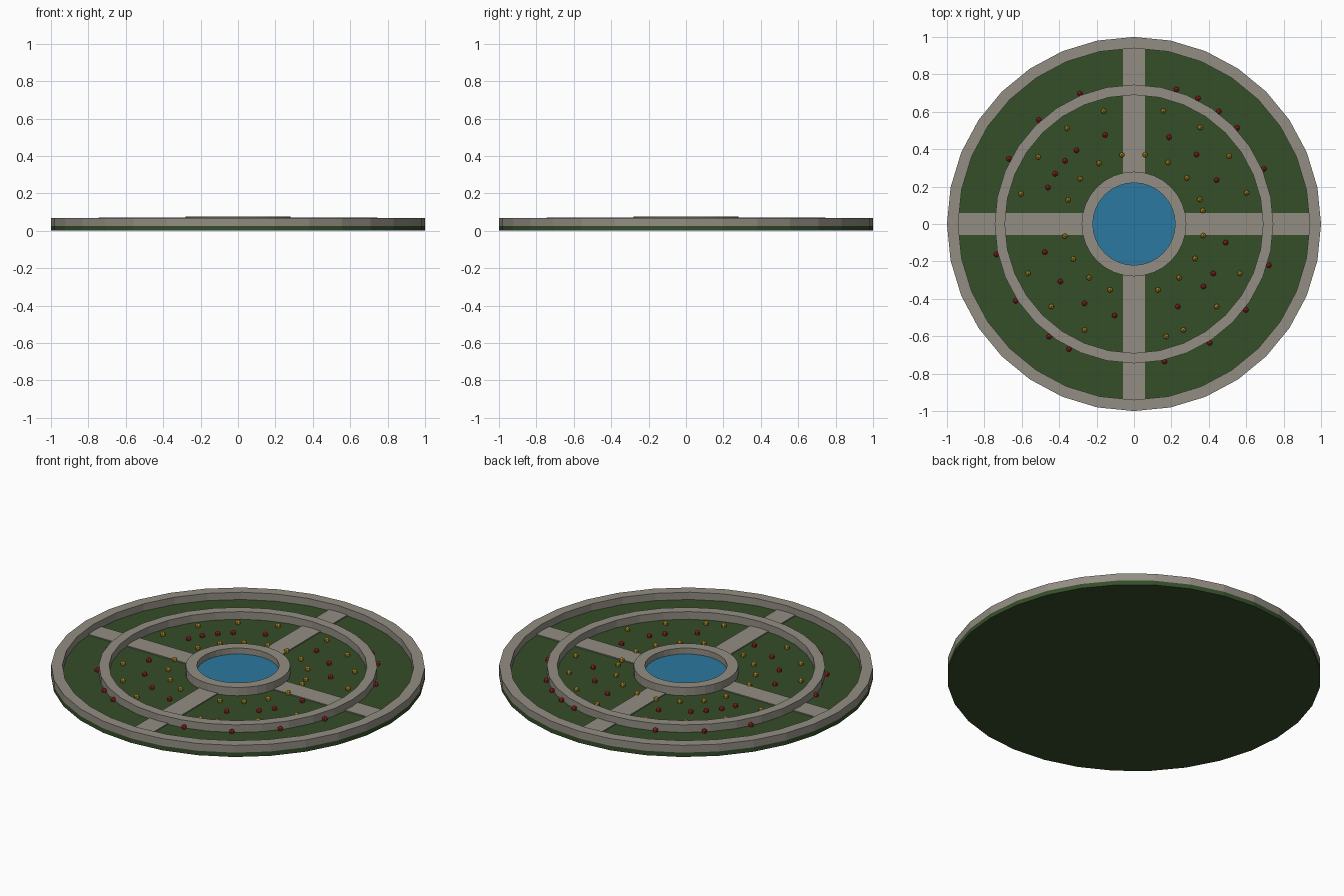
import bpy, bmesh
from math import sin, cos, pi, radians
from mathutils import Matrix

if "Cube" in bpy.data.objects:
    bpy.data.objects.remove(bpy.data.objects["Cube"])

SEG = 32
GRASS_Z = 0.026


def material(name, rgb):
    m = bpy.data.materials.new(name)
    m.diffuse_color = (*rgb, 1)
    m.use_nodes = True
    m.node_tree.nodes["Principled BSDF"].inputs["Base Color"].default_value = m.diffuse_color
    return m


def finish(name, bm, mat):
    bmesh.ops.recalc_face_normals(bm, faces=bm.faces)
    me = bpy.data.meshes.new(name)
    bm.to_mesh(me)
    bm.free()
    me.materials.append(mat)
    ob = bpy.data.objects.new(name, me)
    bpy.context.collection.objects.link(ob)
    return ob


def disc(name, r, z0, z1, mat):
    bm = bmesh.new()
    ring = [bm.verts.new((r * cos(2 * pi * i / SEG), r * sin(2 * pi * i / SEG), z0)) for i in range(SEG)]
    face = bm.faces.new(ring)
    ext = bmesh.ops.extrude_face_region(bm, geom=[face], use_keep_orig=True)
    for v in ext["geom"]:
        if isinstance(v, bmesh.types.BMVert):
            v.co.z = z1
    return finish(name, bm, mat)


def kerb(name, r0, r1, z0, z1, mat):
    bm = bmesh.new()
    loops = []
    for i in range(SEG):
        a = 2 * pi * i / SEG
        loops.append([bm.verts.new((r * cos(a), r * sin(a), z))
                      for r, z in ((r0, z0), (r1, z0), (r1, z1), (r0, z1))])
    for i in range(SEG):
        a, b = loops[i], loops[(i + 1) % SEG]
        for j in range(4):
            k = (j + 1) % 4
            bm.faces.new((a[j], b[j], b[k], a[k]))
    return finish(name, bm, mat)


def flowers(name, beds, mat):
    bm = bmesh.new()
    for r, angles in beds:
        for d in angles:
            a = radians(d)
            bmesh.ops.create_icosphere(bm, subdivisions=1, radius=0.016,
                                       matrix=Matrix.Translation((r * cos(a), r * sin(a), 0.036)))
    return finish(name, bm, mat)


grass = material("grass", (0.035, 0.075, 0.022))
stone = material("stone", (0.29, 0.27, 0.23))
water = material("water", (0.024, 0.19, 0.35))
red = material("red", (0.40, 0.02, 0.02))
yellow = material("yellow", (0.55, 0.32, 0.02))

# Lawn base
disc("lawn", 1.0, 0, GRASS_Z, grass)

# Concentric stone kerbs
kerb("outer_kerb", 0.94, 1.0, GRASS_Z, 0.069, stone)
kerb("middle_kerb", 0.69, 0.745, GRASS_Z, 0.071, stone)
kerb("pool_kerb", 0.22, 0.28, GRASS_Z, 0.075, stone)

# Pool water
disc("pool_water", 0.22, GRASS_Z, 0.04, water)

# Four straight paths between pool and outer kerb
for i in range(4):
    bm = bmesh.new()
    bmesh.ops.create_cube(bm, size=1, matrix=Matrix.Rotation(i * pi / 2, 4, 'Z')
                          @ Matrix.Translation((0.6, 0, 0.026))
                          @ Matrix.Diagonal((0.7, 0.12, 0.012, 1)))
    finish(f"path_{i + 1}", bm, stone)

# Flowers planted in rings, skipping the paths
flowers("yellow_flowers", [
    (0.375, (11, 20.5, 41, 61, 81, 100, 120, 140, 160, 190, 210, 230, 250, 290, 310, 330.5, 350.5)),
    (0.625, (15.5, 35.5, 55.5, 75.5, 105, 125, 145, 165, 205, 225, 245, 286, 295, 315, 335)),
], yellow)
flowers("red_flowers", [
    (0.5, (28, 48, 68, 108, 128, 137.5, 147.5, 157, 197.5, 218, 238, 258, 298, 318, 328, 348.5)),
    (0.754, (23, 43, 53, 63, 72.5, 112.5, 132.5, 152.5, 192.5, 213, 233, 242.5, 282.5, 302.5, 322.5, 343)),
], red)
